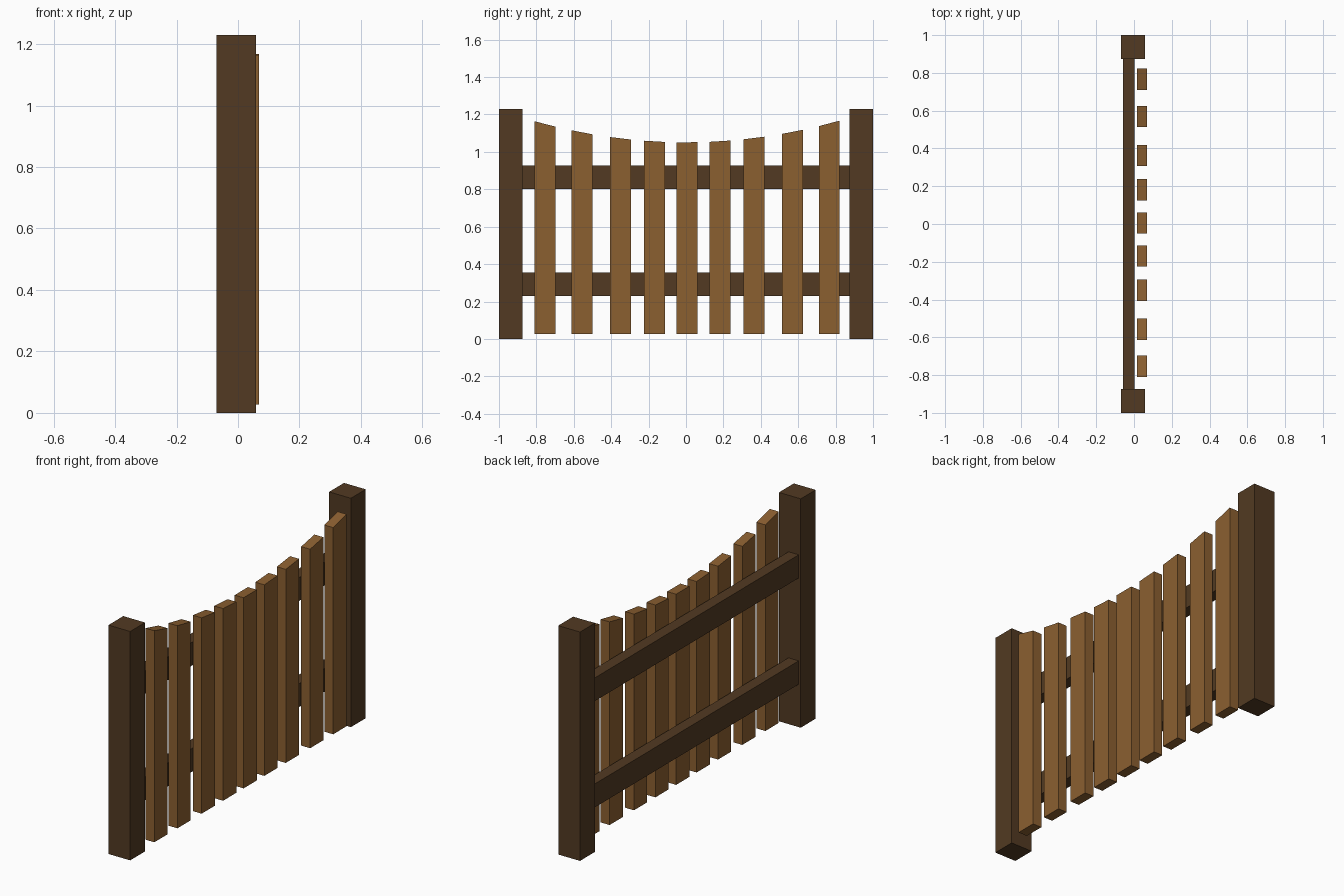
import bpy, bmesh

if "Cube" in bpy.data.objects:
    bpy.data.objects.remove(bpy.data.objects["Cube"])


def material(name, rgb):
    m = bpy.data.materials.new(name)
    m.diffuse_color = (*rgb, 1)
    m.use_nodes = True
    m.node_tree.nodes["Principled BSDF"].inputs["Base Color"].default_value = m.diffuse_color
    return m


dark_wood = material("dark_wood", (0.085, 0.042, 0.016))
light_wood = material("light_wood", (0.26, 0.115, 0.03))


def board(name, x, y, z, mat, top=None):
    """Box from (min, max) ranges; 'top' optionally gives the top height at each y."""
    bm = bmesh.new()
    bmesh.ops.create_cube(bm, size=1)
    for v in bm.verts:
        upper = v.co.z > 0
        v.co.x = x[v.co.x > 0]
        v.co.y = y[v.co.y > 0]
        v.co.z = top(v.co.y) if upper and top else z[upper]
    mesh = bpy.data.meshes.new(name)
    bm.to_mesh(mesh)
    bm.free()
    mesh.materials.append(mat)
    obj = bpy.data.objects.new(name, mesh)
    bpy.context.collection.objects.link(obj)
    return obj


# End posts
board("post_left", (-0.07, 0.059), (-1, -0.874), (0, 1.23), dark_wood)
board("post_right", (-0.07, 0.059), (0.874, 1), (0, 1.23), dark_wood)

# Horizontal rails between the posts
board("rail_lower", (-0.058, 0.003), (-0.874, 0.874), (0.23, 0.356), dark_wood)
board("rail_upper", (-0.058, 0.003), (-0.874, 0.874), (0.801, 0.926), dark_wood)


# Pickets, unevenly spaced, cut along a dipping curve
def dip(y):
    return 1.051 + 0.172 * y * y


centres = [-0.753, -0.557, -0.351, -0.169, 0.005, 0.181, 0.363, 0.570, 0.766]
for i, c in enumerate(centres, 1):
    board(f"picket_{i}", (0.016, 0.069), (c - 0.056, c + 0.056), (0.027, 1), light_wood, dip)
